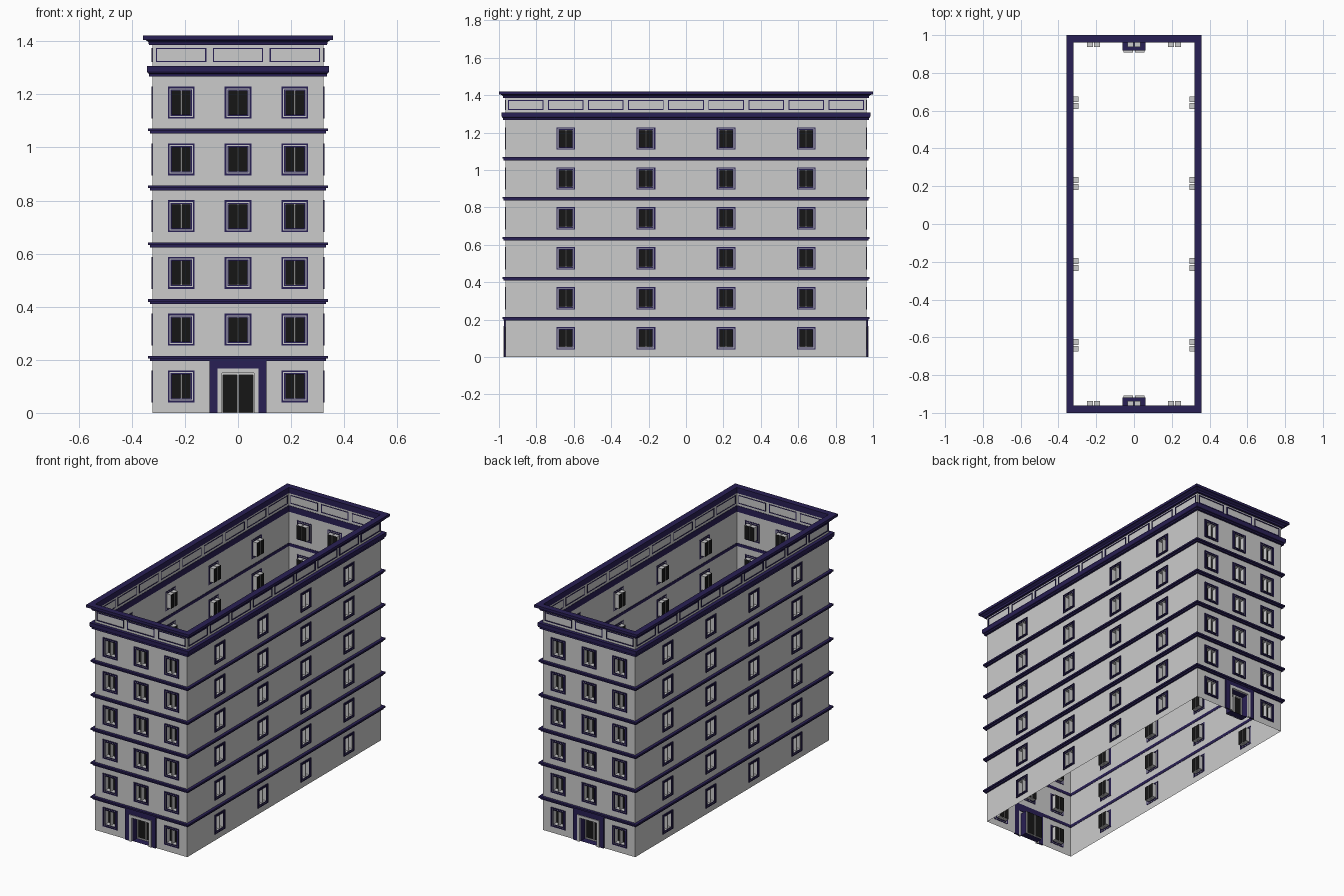
import bpy, bmesh
from math import pi
from mathutils import Matrix, Vector

if "Cube" in bpy.data.objects:
    bpy.data.objects.remove(bpy.data.objects["Cube"])

M = 0.2142                      # bay and storey module
HX, HY, TOP = 1.5 * M, 4.5 * M, 1.40
COLORS = {"navy": (0.022, 0.014, 0.09, 1), "black": (0.008, 0.008, 0.008, 1)}
MATS = {}
for name, col in COLORS.items():
    MATS[name] = bpy.data.materials.new(name)
    MATS[name].diffuse_color = col

# name: (bmesh, material)
PARTS = {n: (bmesh.new(), m) for n, m in [
    ("walls", None), ("window_frames", "navy"), ("window_reveals", None),
    ("window_glass", "black"), ("floor_bands", "navy"), ("cornices", "navy"),
    ("parapet_panel_frames", "navy"), ("door_surrounds", "navy"),
    ("door_alcoves", "navy"), ("door_frames", None), ("door_reveals", None),
    ("door_panels", "black")]}


class Facade:
    """Facade coordinates: u along the wall, z up, d outward from the wall."""
    def __init__(self, turns, half, dist):
        self.rot = Matrix.Rotation(turns * pi / 2, 3, 'Z')
        self.half, self.dist = half, dist

    def quad(self, part, pts):
        bm = PARTS[part][0]
        bm.faces.new([bm.verts.new(self.rot @ Vector((u, -self.dist - d, z)))
                      for u, z, d in pts])

    def panel(self, part, u0, u1, z0, z1, d):
        self.quad(part, [(u0, z0, d), (u1, z0, d), (u1, z1, d), (u0, z1, d)])

    def tube(self, part, u0, u1, z0, z1, d0, d1, out=True):
        c = [(u0, z0), (u1, z0), (u1, z1), (u0, z1)]
        for i in range(4):
            a, b = c[i], c[(i + 1) % 4]
            q = [(*a, d0), (*b, d0), (*b, d1), (*a, d1)]
            self.quad(part, q if out else q[::-1])

    def box(self, part, u0, u1, z0, z1, d0, d1):
        self.tube(part, u0, u1, z0, z1, d0, d1)
        self.panel(part, u0, u1, z0, z1, d1)
        self.panel(part, u1, u0, z0, z1, d0)

    def frame(self, part, u0, u1, z0, z1, b, d0, d1, sill=True):
        lo = z0 + b if sill else z0
        self.box(part, u0, u0 + b, lo, z1 - b, d0, d1)
        self.box(part, u1 - b, u1, lo, z1 - b, d0, d1)
        self.box(part, u0, u1, z1 - b, z1, d0, d1)
        if sill:
            self.box(part, u0, u1, z0, lo, d0, d1)

    def recess(self, reveal, back, hole, d0, d1):
        self.tube(reveal, *hole, d1, d0, out=False)
        self.panel(back, *hole, d1)

    def sheet(self, part, u0, u1, z0, z1, d, holes):
        us = sorted({u0, u1, *[h[0] for h in holes], *[h[1] for h in holes]})
        zs = sorted({z0, z1, *[h[2] for h in holes], *[h[3] for h in holes]})
        for a, b in zip(us, us[1:]):
            for c, e in zip(zs, zs[1:]):
                u, z = (a + b) / 2, (c + e) / 2
                if not any(h[0] < u < h[1] and h[2] < z < h[3] for h in holes):
                    self.panel(part, a, b, c, e, d)

    def window(self, u, z):
        self.frame("window_frames", u - .05, u + .05, z - .06, z + .06, .006, -.002, .005)
        self.frame("window_frames", u - .04, u + .04, z - .05, z + .05, .005, -.002, .003)
        holes = [(round(u + s - .0155, 4), round(u + s + .0155, 4),
                  round(z - .044, 4), round(z + .044, 4)) for s in (-.018, .018)]
        for h in holes:
            self.recess("window_reveals", "window_glass", h, 0, -.028)
        return holes

    def door(self):
        self.frame("door_surrounds", -M / 2, M / 2, 0, .197, .03, -.002, .008, sill=False)
        self.frame("door_frames", -.077, .077, 0, .167, .017, 0, .012, sill=False)
        self.tube("door_alcoves", -.06, .06, 0, .15, -.045, 0, out=False)
        leaves = [(-.056, -.004, .003, .142), (.004, .056, .003, .142)]
        self.sheet("door_frames", -.06, .06, 0, .15, -.044, leaves)
        for h in leaves:
            self.recess("door_reveals", "door_panels", h, -.044, -.055)
        return [(-.06, .06, 0, .15)]


def ring(part, profile):
    """Sweep a closed (d, z) profile round the building outline."""
    bm = PARTS[part][0]
    loops = [[bm.verts.new((sx * (HX + d), sy * (HY + d), z)) for d, z in profile]
             for sx, sy in ((-1, -1), (1, -1), (1, 1), (-1, 1))]
    n = len(profile)
    for k in range(4):
        a, b = loops[k], loops[(k + 1) % 4]
        for i in range(n):
            j = (i + 1) % n
            bm.faces.new((a[i], b[i], b[j], a[j]))


# four facades with windows, doors and parapet panels
for turns in range(4):
    end = turns % 2 == 0
    f = Facade(turns, HX if end else HY, HY if end else HX)
    columns = (-M, 0, M) if end else (-3 * M, -M, M, 3 * M)
    holes = []
    for floor in range(6):
        for u in columns:
            if end and floor == 0 and u == 0:
                holes += f.door()
            else:
                holes += f.window(u, .1 + floor * .2137)
    f.sheet("walls", -f.half, f.half, 0, TOP, 0, holes)
    bays = 3 if end else 9
    for i in range(bays):
        u = (i - (bays - 1) / 2) * M
        f.frame("parapet_panel_frames", u - .095, u + .095, 1.321, 1.375, .005, -.002, .004)

# stepped bands between storeys
for k in range(1, 6):
    z = k * M
    ring("floor_bands", [(-.002, z - .019), (.011, z - .019), (.011, z - .01),
                         (.018, z - .01), (.018, z), (-.002, z)])

# lower cornice and roof cornice
ring("cornices", [(-.002, 1.268), (.014, 1.268), (.014, 1.277), (.019, 1.28),
                  (.022, 1.287), (.022, 1.307), (-.002, 1.307)])
ring("cornices", [(-.002, 1.385), (.014, 1.385), (.016, 1.397), (.028, 1.405),
                  (.036, 1.405), (.036, 1.421), (-.002, 1.421)])

for name, (bm, mat) in PARTS.items():
    bmesh.ops.remove_doubles(bm, verts=bm.verts, dist=1e-5)
    me = bpy.data.meshes.new(name)
    bm.to_mesh(me)
    bm.free()
    if mat:
        me.materials.append(MATS[mat])
    bpy.context.collection.objects.link(bpy.data.objects.new(name, me))

for m in bpy.data.materials:
    if m.users and not m.is_grease_pencil:
        m.use_nodes = True
        m.node_tree.nodes["Principled BSDF"].inputs["Base Color"].default_value = m.diffuse_color
